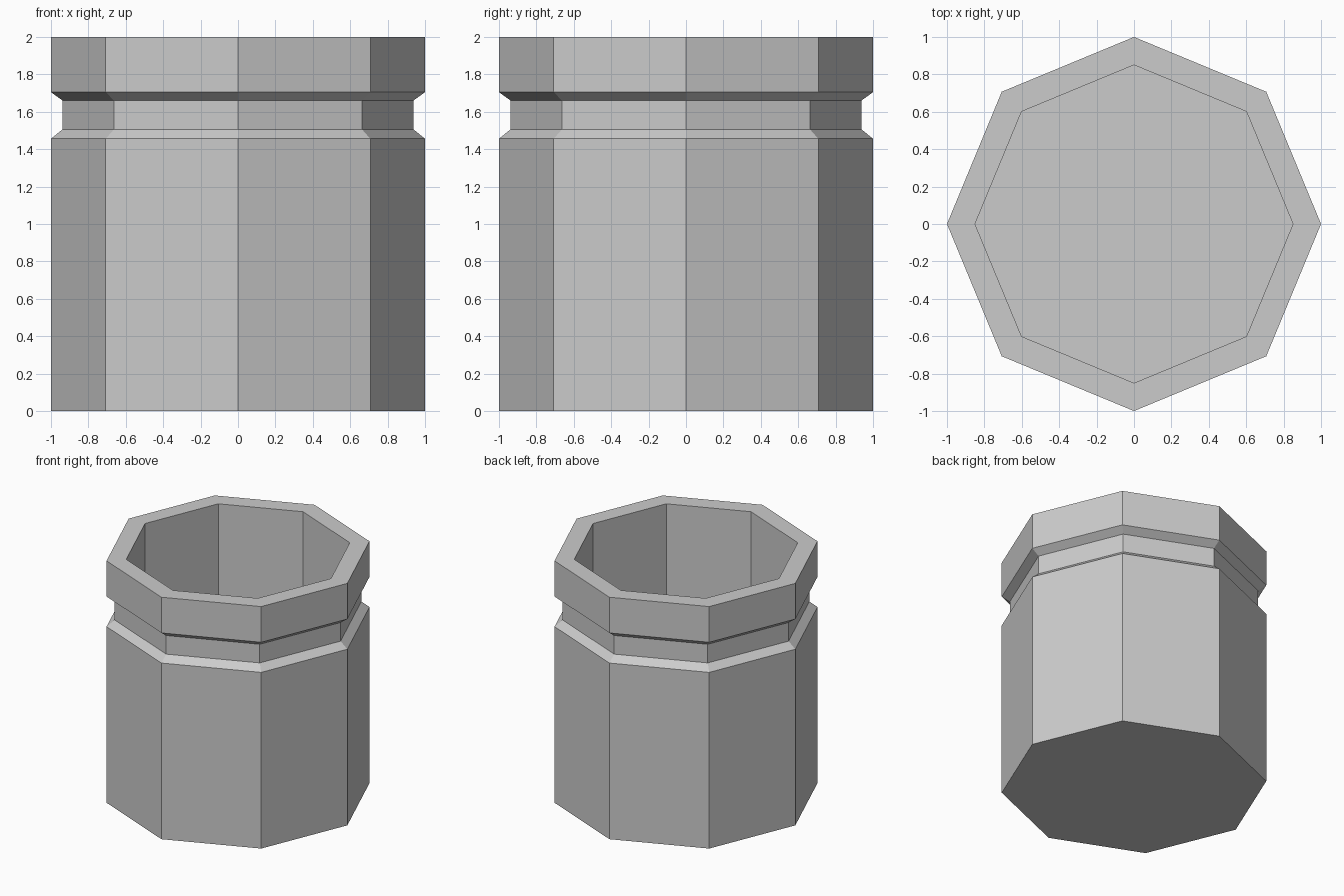
import bpy, bmesh
from math import cos, sin, tau

if "Cube" in bpy.data.objects:
    bpy.data.objects.remove(bpy.data.objects["Cube"])

SIDES = 8
# Profile (radius, z): outer wall with groove, rim, then inside wall to the floor
PROFILE = [(1, 0), (1, 1.456), (0.938, 1.506), (0.938, 1.66), (1, 1.705),
           (1, 2), (0.85, 2), (0.85, 0.15)]

bm = bmesh.new()
rings = [[bm.verts.new((r * cos(tau * i / SIDES), r * sin(tau * i / SIDES), z))
          for i in range(SIDES)] for r, z in PROFILE]

# Walls between neighbouring rings
for a, b in zip(rings, rings[1:]):
    for i in range(SIDES):
        j = (i + 1) % SIDES
        bm.faces.new((a[i], a[j], b[j], b[i]))

# Underside and inside floor
bm.faces.new(rings[0][::-1])
bm.faces.new(rings[-1])
bmesh.ops.recalc_face_normals(bm, faces=bm.faces)

mesh = bpy.data.meshes.new("octagonal_cup")
bm.to_mesh(mesh)
bm.free()
bpy.context.collection.objects.link(bpy.data.objects.new("octagonal_cup", mesh))
